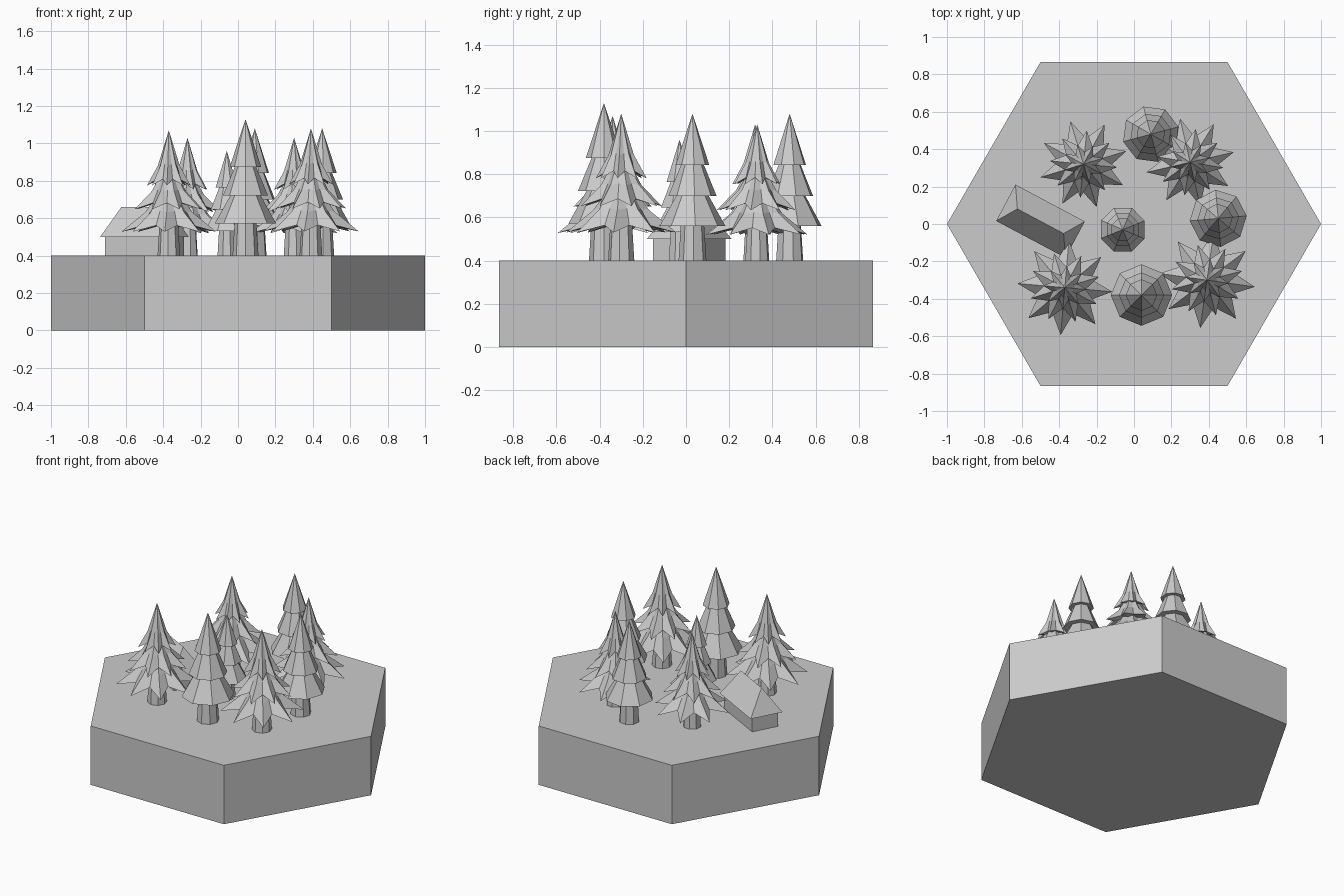
import bpy, bmesh, math
from mathutils import Matrix

cube = bpy.data.objects.get("Cube")
if cube:
    bpy.data.objects.remove(cube)

GROUND = 0.4
grey = bpy.data.materials.new("plain grey")
grey.use_nodes = True
COLOUR = (0.6, 0.6, 0.6, 1)
grey.diffuse_color = COLOUR
grey.node_tree.nodes["Principled BSDF"].inputs["Base Color"].default_value = COLOUR


def finish(bm, name, matrix=Matrix()):
    bmesh.ops.recalc_face_normals(bm, faces=bm.faces)
    mesh = bpy.data.meshes.new(name)
    bm.to_mesh(mesh)
    bm.free()
    mesh.materials.append(grey)
    ob = bpy.data.objects.new(name, mesh)
    ob.matrix_world = matrix
    bpy.context.collection.objects.link(ob)
    return ob


def ring(bm, count, radius, z, turn=0, notch=1, lift=0):
    """Ring of points; odd ones can be pulled in and lifted to make a star."""
    verts = []
    for i in range(count):
        a = turn + math.tau * i / count
        r, h = (radius * notch, z + lift) if i % 2 else (radius, z)
        verts.append(bm.verts.new((r * math.cos(a), r * math.sin(a), h)))
    return verts


def bridge(bm, low, high):
    n = len(low)
    for i in range(n):
        j = (i + 1) % n
        bm.faces.new((low[i], low[j], high[j], high[i]))


def fan(bm, loop, z):
    tip = bm.verts.new((0, 0, z))
    for i in range(len(loop)):
        bm.faces.new((loop[i], loop[(i + 1) % len(loop)], tip))


def trunk(bm, radius, top, turn):
    low, high = ring(bm, 8, radius, 0, turn), ring(bm, 8, radius * 0.8, top, turn)
    bridge(bm, low, high)
    bm.faces.new(low)
    bm.faces.new(high)


def place(x, y, height):
    return Matrix.Translation((x, y, GROUND)) @ Matrix.Scale(height, 4)


def round_tree(name, x, y, height, turn):
    """Eight-sided fir of stacked skirts, built one unit tall."""
    bm = bmesh.new()
    turn = math.radians(turn)
    trunk(bm, 0.095, 0.3, turn)
    for z, r, top_z, top_r in ((0.235, 0.225, 0.46, 0.1), (0.44, 0.165, 0.67, 0.07)):
        low, high = ring(bm, 8, r, z, turn), ring(bm, 8, top_r, top_z, turn)
        bridge(bm, low, high)
        bm.faces.new(low)
        bm.faces.new(high)
    low = ring(bm, 8, 0.115, 0.65, turn)
    bm.faces.new(low)
    fan(bm, low, 1)
    finish(bm, name, place(x, y, height))


def star_tree(name, x, y, height, turn):
    """Fir with drooping eight-pointed skirts, built one unit tall."""
    bm = bmesh.new()
    turn = math.radians(turn)
    trunk(bm, 0.09, 0.3, turn)
    tiers = ((0.19, 0.38, 0.62), (0.37, 0.285, 0.77), (0.56, 0.175, 1))
    for k, (z, r, top) in enumerate(tiers):
        a = turn + k * math.pi / 8
        low = ring(bm, 16, r, z, a, 0.58, 0.05)
        mid = ring(bm, 16, r * 0.5, z + (top - z) * 0.36, a, 0.8, 0.01)
        bridge(bm, low, mid)
        fan(bm, mid, top)
        fan(bm, low, z + 0.08)
    finish(bm, name, place(x, y, height))


# Hexagonal ground slab
bm = bmesh.new()
low, high = ring(bm, 6, 1, 0), ring(bm, 6, 1, GROUND)
bridge(bm, low, high)
bm.faces.new(low)
bm.faces.new(high)
finish(bm, "ground_slab")

# Trees
for i, spec in enumerate(((0.04, -0.38, 0.73, 0), (0.09, 0.48, 0.68, 15),
                          (0.45, 0.03, 0.68, 5), (-0.06, -0.03, 0.56, 22))):
    round_tree(f"round_tree_{i + 1}", *spec)
for i, spec in enumerate(((-0.27, 0.32, 0.63, 17), (0.3, 0.33, 0.63, 13),
                          (-0.37, -0.34, 0.67, -5), (0.39, -0.3, 0.68, -8))):
    star_tree(f"star_tree_{i + 1}", *spec)


# Hut walls and hipped roof
def rect(bm, half_x, half_y, z):
    return [bm.verts.new((sx * half_x, sy * half_y, z))
            for sx, sy in ((-1, -1), (1, -1), (1, 1), (-1, 1))]


hut = Matrix.Translation((-0.5, 0.015, GROUND)) @ Matrix.Rotation(math.radians(-28), 4, "Z")
bm = bmesh.new()
low, high = rect(bm, 0.19, 0.09, 0), rect(bm, 0.19, 0.09, 0.11)
bridge(bm, low, high)
bm.faces.new(low)
bm.faces.new(high)
finish(bm, "hut_walls", hut)

bm = bmesh.new()
a, b, c, d = eaves = rect(bm, 0.21, 0.11, 0.1)
left, right = (bm.verts.new((x, 0, 0.26)) for x in (-0.14, 0.14))
for face in (eaves, (a, b, right, left), (c, d, left, right), (b, c, right), (d, a, left)):
    bm.faces.new(face)
finish(bm, "hut_roof", hut)
